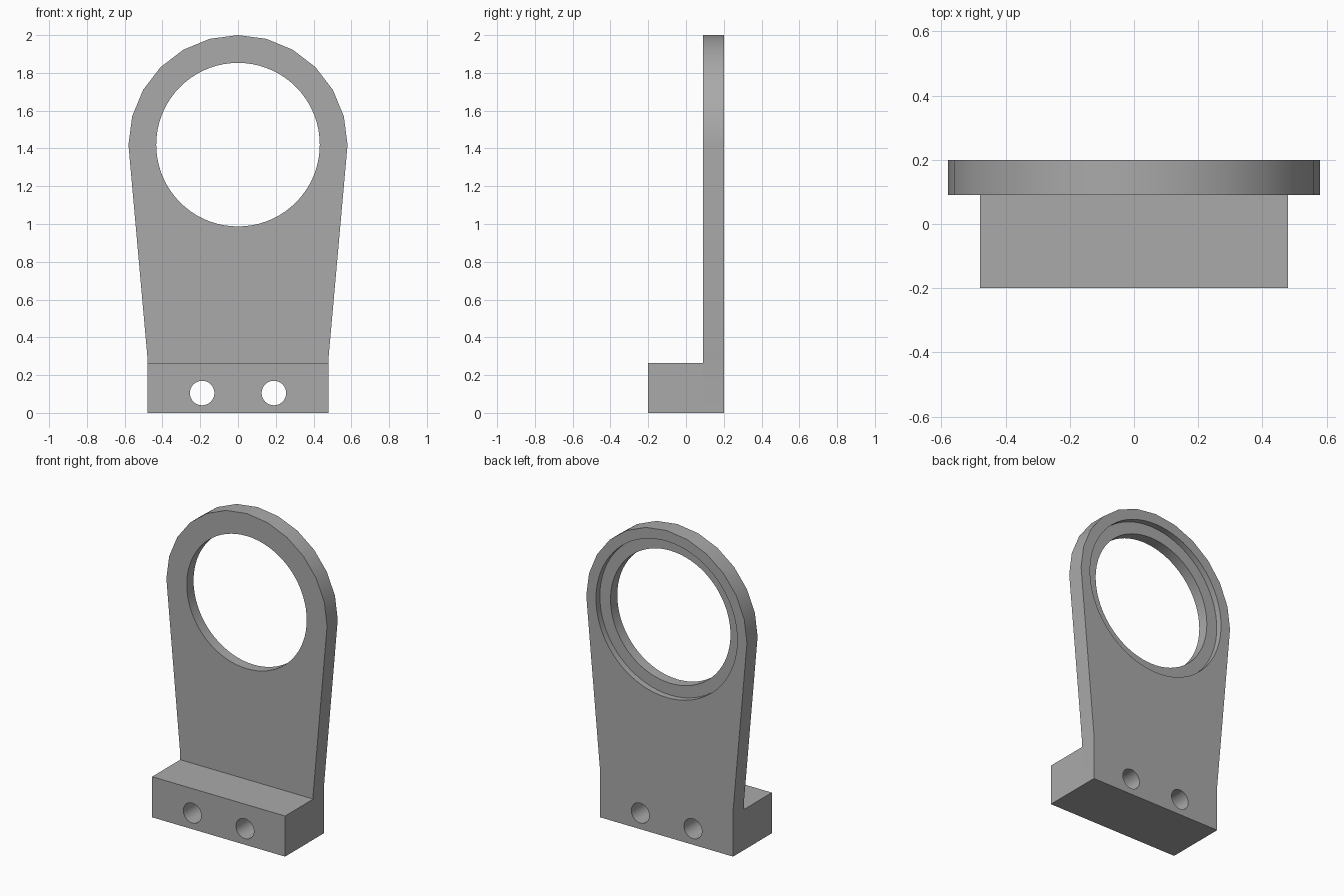
import bpy, bmesh
from math import sin, cos, pi, radians

cube = bpy.data.objects.get("Cube")
if cube:
    bpy.data.objects.remove(cube, do_unlink=True)

GREY = (0.4, 0.4, 0.4, 1)
grey = bpy.data.materials.new("plain grey")
grey.use_nodes = True
grey.diffuse_color = GREY
grey.node_tree.nodes["Principled BSDF"].inputs["Base Color"].default_value = GREY

FRONT, PLATE, BACK = -0.2, 0.09, 0.2    # depth of each layer
RING_Z, RING_R = 1.42, 0.58
HALF_W = 0.48


def prism(name, outline, y0, y1):
    """Extrude an x-z outline from y0 to y1."""
    bm = bmesh.new()
    face = bm.faces.new([bm.verts.new((x, y0, z)) for x, z in outline])
    new = bmesh.ops.extrude_face_region(bm, geom=[face])["geom"]
    verts = [v for v in new if isinstance(v, bmesh.types.BMVert)]
    bmesh.ops.translate(bm, verts=verts, vec=(0, y1 - y0, 0))
    bmesh.ops.recalc_face_normals(bm, faces=bm.faces)
    mesh = bpy.data.meshes.new(name)
    bm.to_mesh(mesh)
    bm.free()
    mesh.materials.append(grey)
    ob = bpy.data.objects.new(name, mesh)
    bpy.context.collection.objects.link(ob)
    return ob


def arc(x, z, r, steps, sweep=2 * pi):
    count = steps if sweep == 2 * pi else steps + 1
    return [(x + r * cos(sweep * i / steps), z + r * sin(sweep * i / steps))
            for i in range(count)]


def drill(target, x, z, r, y0, y1, steps):
    """Cut a round hole through the target along y."""
    cutter = prism("hole_cutter", arc(x, z, r, steps), y0, y1)
    mod = target.modifiers.new("hole", 'BOOLEAN')
    mod.object, mod.operation, mod.solver = cutter, 'DIFFERENCE', 'EXACT'
    bpy.context.view_layer.objects.active = target
    bpy.ops.object.modifier_apply(modifier=mod.name)
    mesh = cutter.data
    bpy.data.objects.remove(cutter, do_unlink=True)
    bpy.data.meshes.remove(mesh)


# Upright plate: tapered sides under a faceted half-round top
outline = arc(0, RING_Z, RING_R, 12, pi)
outline += [(-HALF_W, 0.3), (-HALF_W, 0), (HALF_W, 0), (HALF_W, 0.3)]
plate = prism("upright_plate", outline, PLATE, BACK)

# Foot block in front of the plate
foot = prism("foot_block", [(-HALF_W, 0), (HALF_W, 0), (HALF_W, 0.265),
                            (-HALF_W, 0.265)], FRONT, PLATE)

# Large opening with a shallow seat on the back
drill(plate, 0, RING_Z, 0.433, 0, 0.3, 72)
drill(plate, 0, RING_Z, 0.51, BACK - 0.04, 0.3, 72)

# Bolt holes through foot and plate
for part in (plate, foot):
    for side in (-1, 1):
        drill(part, side * 0.19, 0.105, 0.065, -0.3, 0.3, 32)

# Smooth curved walls, keep edges sharp
bpy.ops.object.select_all(action='DESELECT')
for part in (plate, foot):
    part.select_set(True)
bpy.context.view_layer.objects.active = plate
bpy.ops.object.shade_smooth_by_angle(angle=radians(30))
